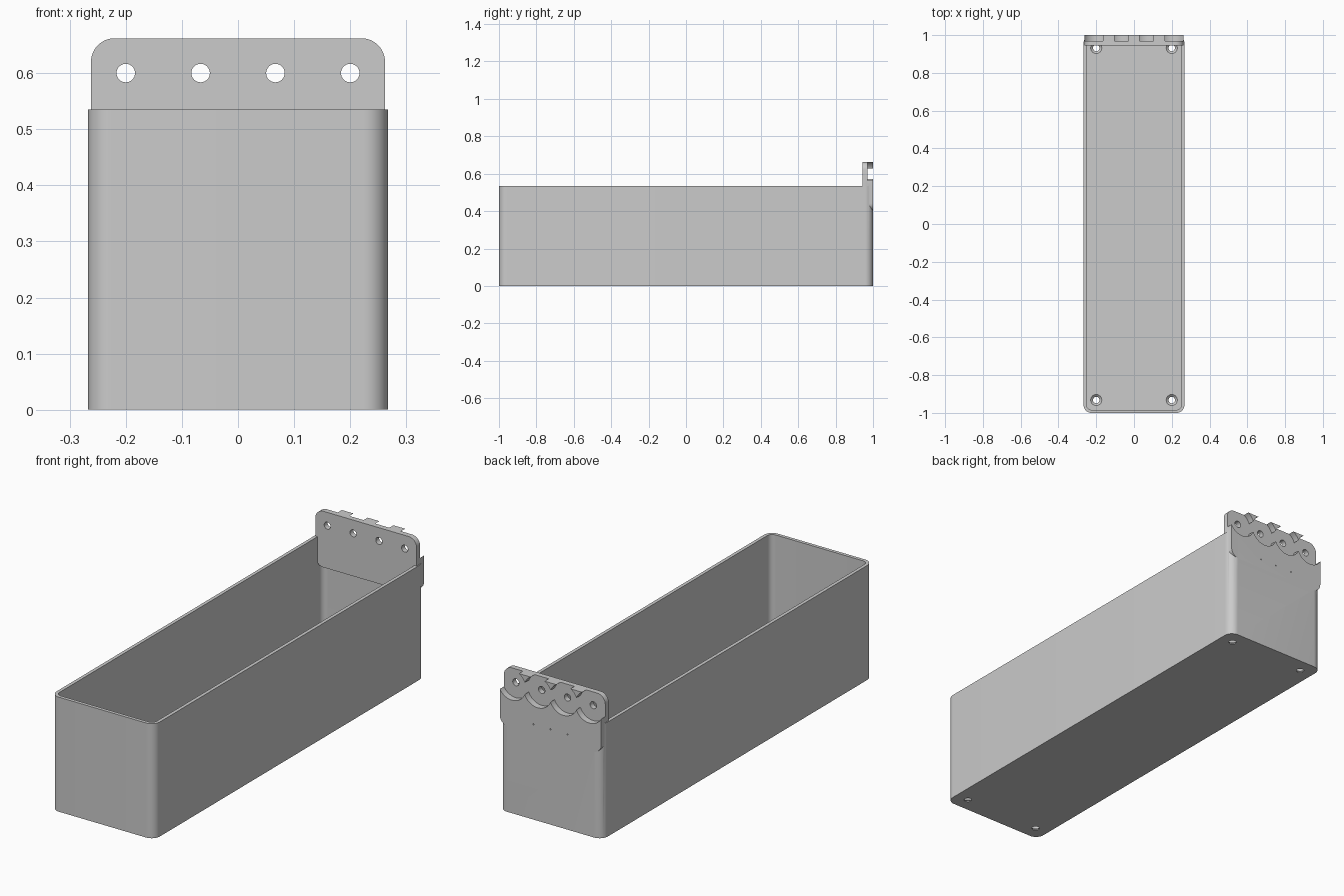
import bpy, bmesh, math
from mathutils import Matrix, Vector

if "Cube" in bpy.data.objects:
    bpy.data.objects.remove(bpy.data.objects["Cube"], do_unlink=True)

grey = bpy.data.materials.new("light grey plastic")
grey.use_nodes = True
grey.diffuse_color = (0.6, 0.6, 0.6, 1)
grey.node_tree.nodes["Principled BSDF"].inputs["Base Color"].default_value = (0.6, 0.6, 0.6, 1)


def finish(name, bm):
    bmesh.ops.recalc_face_normals(bm, faces=bm.faces)
    mesh = bpy.data.meshes.new(name)
    bm.to_mesh(mesh)
    bm.free()
    mesh.materials.append(grey)
    obj = bpy.data.objects.new(name, mesh)
    bpy.context.collection.objects.link(obj)
    return obj


def rounded_prism(name, u, v, r, low, high, upright=False, segs=12):
    """Rounded rectangle spanning u and v, extruded along z, or along y if upright."""
    bm = bmesh.new()
    ring = []
    corners = [(u[1], v[1]), (u[0], v[1]), (u[0], v[0]), (u[1], v[0])]
    for q, (cu, cv) in enumerate(corners):
        su = -1 if cu == u[1] else 1
        sv = -1 if cv == v[1] else 1
        for i in range(segs + 1):
            a = math.pi / 2 * (q + i / segs)
            pu, pv = cu + su * r + r * math.cos(a), cv + sv * r + r * math.sin(a)
            ring.append(bm.verts.new((pu, low, pv) if upright else (pu, pv, low)))
    face = bm.faces.new(ring)
    new = bmesh.ops.extrude_face_region(bm, geom=[face])["geom"]
    shift = Vector((0, high - low, 0)) if upright else Vector((0, 0, high - low))
    bmesh.ops.translate(bm, vec=shift, verts=[g for g in new if isinstance(g, bmesh.types.BMVert)])
    return finish(name, bm)


def cone(bm, centre, r1, r2, depth, along_y=False, segs=48):
    rot = Matrix.Rotation(-math.pi / 2, 4, 'X') if along_y else Matrix()
    bmesh.ops.create_cone(bm, cap_ends=True, segments=segs, radius1=r1, radius2=r2,
                          depth=depth, matrix=Matrix.Translation(centre) @ rot)


def combine(target, other, operation):
    mod = target.modifiers.new(operation.lower(), 'BOOLEAN')
    mod.operation = operation
    mod.solver = 'EXACT'
    mod.object = other
    bpy.context.view_layer.objects.active = target
    bpy.ops.object.modifier_apply(modifier=mod.name)
    bpy.data.objects.remove(other, do_unlink=True)


def cut(target, *cones):
    """Cut each cone separately, so overlapping cutters stay clean."""
    for args in cones:
        bm = bmesh.new()
        cone(bm, *args)
        combine(target, finish("cutter", bm), 'DIFFERENCE')


WIDTH, HEIGHT, WALL, RADIUS = 0.267, 0.535, 0.016, 0.042

# Open box
box = rounded_prism("hanging_box", (-WIDTH, WIDTH), (-1, 1), RADIUS, 0, HEIGHT)
cavity = rounded_prism("cavity", (-WIDTH + WALL, WIDTH - WALL), (-1 + WALL, 1 - WALL),
                       RADIUS - WALL, WALL, HEIGHT + 0.1)
combine(box, cavity, 'DIFFERENCE')

# Thick rounded mounting plate across the back wall
plate = rounded_prism("mounting_plate", (-0.262, 0.262), (0.4, 0.662), RADIUS, 0.945, 1, True)
combine(box, plate, 'UNION')

# Scalloped recesses and screw holes in the plate
for i in range(4):
    x = -0.2 + i * 0.4 / 3
    cut(box, ((x, 1.02, 0.6), 0.072, 0.072, 0.1, True, 64),
        ((x, 0.96, 0.6), 0.0165, 0.0165, 0.1, True, 32))

# Pinholes below the scallops
for x in (-0.088, 0, 0.088):
    cut(box, ((x, 1, 0.445), 0.003, 0.003, 0.02, True, 12))

# Countersunk holes in the floor
for x in (-0.2, 0.2):
    for y in (-0.932, 0.932):
        cut(box, ((x, y, 0.01), 0.017, 0.017, 0.1, False, 32),
            ((x, y, 0.0125), 0.017, 0.034, 0.015, False, 32))

bpy.ops.object.select_all(action='DESELECT')
box.select_set(True)
bpy.context.view_layer.objects.active = box
bpy.ops.object.shade_smooth_by_angle(angle=math.radians(30))
